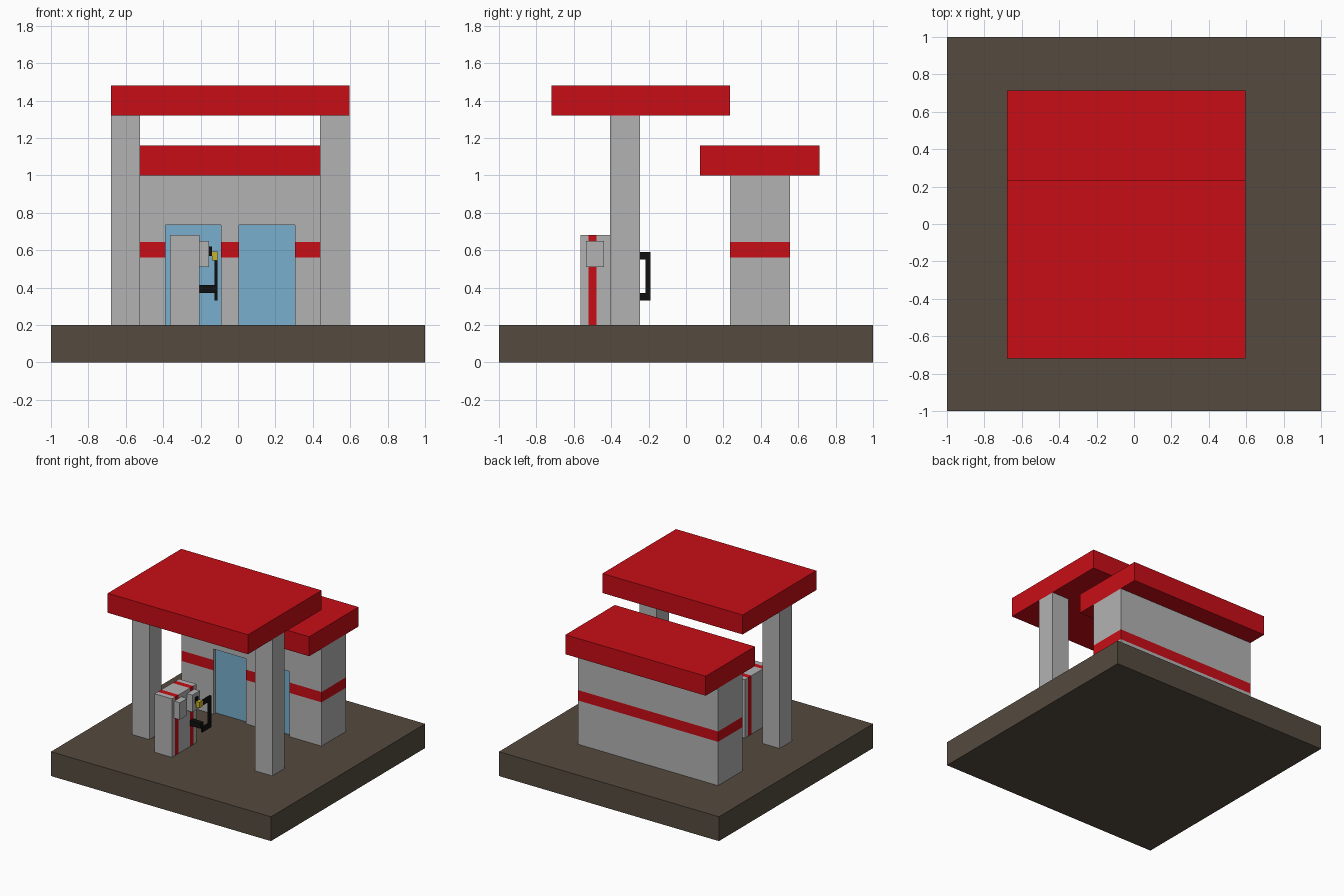
import bpy, bmesh
from mathutils import Vector

if "Cube" in bpy.data.objects:
    bpy.data.objects.remove(bpy.data.objects["Cube"])


def mat(name, rgb):
    m = bpy.data.materials.new(name)
    m.diffuse_color = (*rgb, 1)
    m.use_nodes = True
    m.node_tree.nodes["Principled BSDF"].inputs["Base Color"].default_value = m.diffuse_color
    return m


GREY = mat("grey", (0.45, 0.45, 0.45))
RED = mat("red", (0.58, 0.004, 0.008))
ASPHALT = mat("asphalt", (0.09, 0.07, 0.05))
GLASS = mat("glass", (0.19, 0.43, 0.61))
BLACK = mat("black", (0.005, 0.005, 0.005))
YELLOW = mat("yellow", (0.6, 0.45, 0.02))


def box(name, xs, ys, zs, material=GREY, axis=None, stripes=()):
    """Box between ranges; stripes are red bands cut into it along an axis."""
    bm = bmesh.new()
    bmesh.ops.create_cube(bm, size=1)
    for v in bm.verts:
        v.co = Vector([(r[0] + r[1]) / 2 + c * (r[1] - r[0])
                       for r, c in zip((xs, ys, zs), v.co)])
    if axis is not None:
        normal = Vector([float(i == axis) for i in range(3)])
        for cut in [c for s in stripes for c in s]:
            bmesh.ops.bisect_plane(bm, geom=bm.verts[:] + bm.edges[:] + bm.faces[:],
                                   plane_co=normal * cut, plane_no=normal)
        for f in bm.faces:
            c = f.calc_center_median()[axis]
            f.material_index = int(any(a < c < b for a, b in stripes))
    me = bpy.data.meshes.new(name)
    bm.to_mesh(me)
    bm.free()
    me.materials.append(material)
    if stripes:
        me.materials.append(RED)
    ob = bpy.data.objects.new(name, me)
    bpy.context.collection.objects.link(ob)
    return ob


WIDTH = (-0.68, 0.595)

# Ground slab, canopy and pillars
box("ground_slab", (-1, 1), (-1, 1), (0, 0.2), ASPHALT)
box("canopy", WIDTH, (-0.72, 0.235), (1.32, 1.48), RED)
for side, xs in (("left", (-0.68, -0.523)), ("right", (0.438, 0.595))):
    box(side + "_pillar", xs, (-0.405, -0.245), (0.2, 1.32))

# Shop with red band, roof and recessed glass doors
shop = box("shop", WIDTH, (0.235, 0.555), (0.2, 1.0), axis=2, stripes=[(0.56, 0.645)])
box("shop_roof", WIDTH, (0.075, 0.715), (1.0, 1.16), RED)
for side, xs in (("left", (-0.388, -0.09)), ("right", (0.005, 0.305))):
    cutter = box(side + "_door_cutter", xs, (0.1, 0.27), (0.1, 0.735))
    cutter.hide_render = True
    cutter.hide_set(True)
    mod = shop.modifiers.new(side + "_doorway", 'BOOLEAN')
    mod.operation = 'DIFFERENCE'
    mod.solver = 'EXACT'
    mod.object = cutter
    box(side + "_door", xs, (0.265, 0.28), (0.2, 0.735), GLASS)

# Fuel pump with two stripes and two nozzle holders
box("pump", (-0.363, -0.205), (-0.565, -0.245), (0.2, 0.68), axis=1,
    stripes=[(-0.522, -0.478), (-0.332, -0.288)])
for label, y in (("front", -0.487), ("rear", -0.323)):
    box(label + "_holder", (-0.205, -0.155), (y - 0.048, y + 0.048), (0.51, 0.65))

# Nozzle and square hose looping back to the pump
box("nozzle_spout", (-0.16, -0.14), (-0.34, -0.31), (0.57, 0.62), BLACK)
box("nozzle_handle", (-0.14, -0.11), (-0.345, -0.30), (0.545, 0.592), YELLOW)
HOSE_X = (-0.125, -0.11)
box("hose_top", HOSE_X, (-0.305, -0.19), (0.55, 0.59), BLACK)
box("hose_drop", HOSE_X, (-0.217, -0.19), (0.37, 0.55), BLACK)
box("hose_bottom", HOSE_X, (-0.305, -0.19), (0.33, 0.37), BLACK)
box("hose_connector", (-0.205, -0.11), (-0.33, -0.29), (0.37, 0.413), BLACK)
